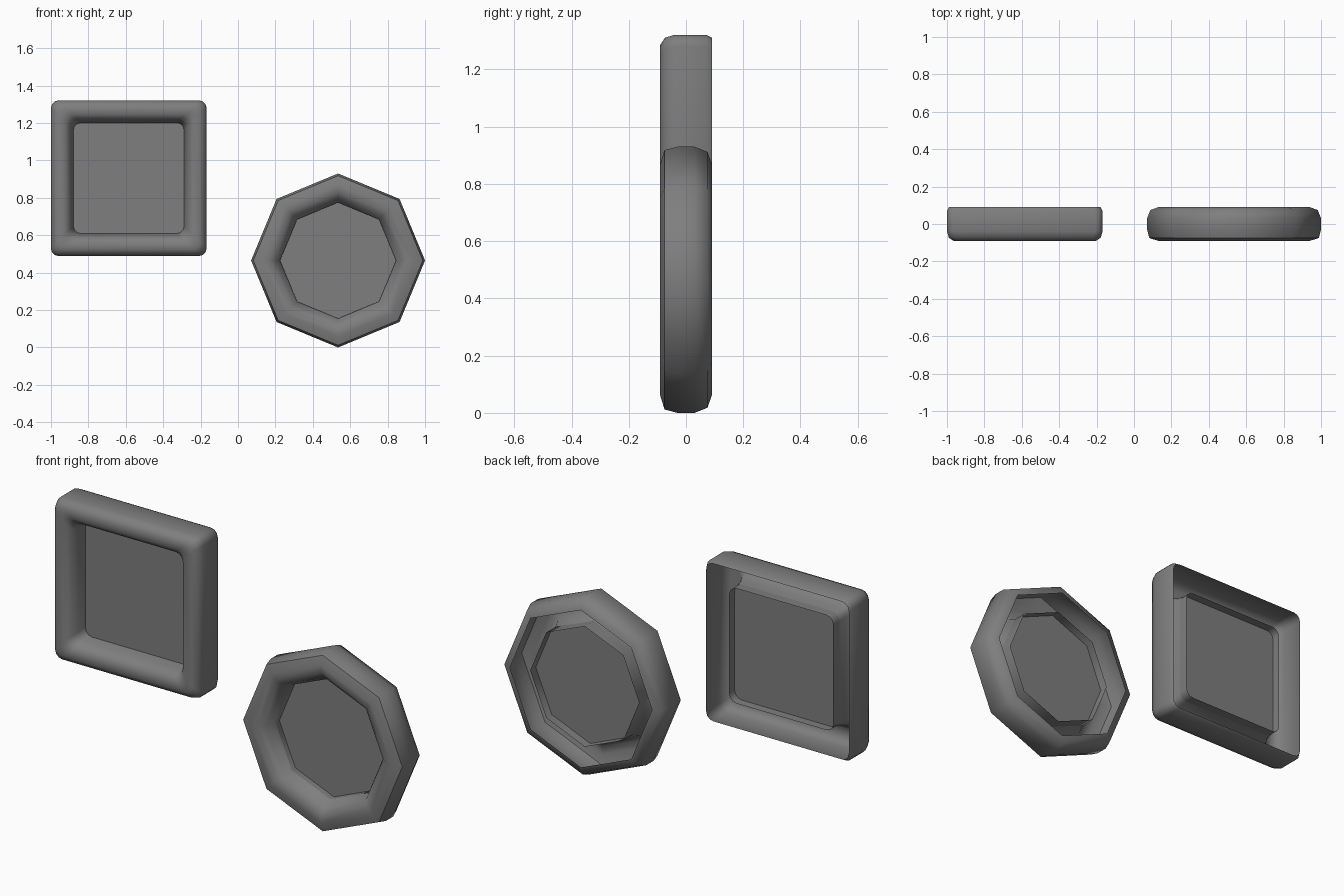
import bpy, bmesh, math

if "Cube" in bpy.data.objects:
    bpy.data.objects.remove(bpy.data.objects["Cube"])

# dark grey shared by all parts
dark_grey = bpy.data.materials.new("dark_grey")
dark_grey.diffuse_color = (0.21, 0.21, 0.21, 1)
dark_grey.use_nodes = True
dark_grey.node_tree.nodes["Principled BSDF"].inputs["Base Color"].default_value = dark_grey.diffuse_color


def square_ring(offset, half=0.416, radius=0.04, steps=3):
    """Rounded square, counter-clockwise seen from the front."""
    c = half - offset - radius
    pts = []
    for q in range(4):
        mid = math.radians(45 + 90 * q)
        cx, cz = math.copysign(c, math.cos(mid)), math.copysign(c, math.sin(mid))
        for s in range(steps + 1):
            a = math.radians(90 * (q + s / steps))
            pts.append((cx + radius * math.cos(a), cz + radius * math.sin(a)))
    return pts


def octagon_ring(offset, radius=0.465):
    r = radius - offset
    return [(r * math.cos(i * math.pi / 4), r * math.sin(i * math.pi / 4)) for i in range(8)]


def build_part(name, ring, profile, location, cap_y=None):
    """Loops of the outline joined along a profile, with an optional flat panel."""
    bm = bmesh.new()
    loops = [[bm.verts.new((x, y, z)) for x, z in ring(off)] for off, y in profile]
    n = len(loops[0])
    for a, b in zip(loops, loops[1:]):
        for i in range(n):
            j = (i + 1) % n
            bm.faces.new((a[i], a[j], b[j], b[i]))
    if cap_y is not None:
        bm.faces.new([bm.verts.new((x, cap_y, z)) for x, z in ring(profile[-1][0])])
    mesh = bpy.data.meshes.new(name)
    bm.to_mesh(mesh)
    bm.free()
    mesh.materials.append(dark_grey)
    obj = bpy.data.objects.new(name, mesh)
    bpy.context.collection.objects.link(obj)
    obj.location = location
    bpy.ops.object.select_all(action='DESELECT')
    obj.select_set(True)
    bpy.context.view_layer.objects.active = obj
    bpy.ops.object.shade_smooth_by_angle(angle=math.radians(50))


def build_frame(prefix, ring, moulding, panel_y, location):
    # hollow-backed moulding, then the inner lip holding the flat panel
    build_part(prefix + "_frame", ring, moulding, location)
    off, y = moulding[-1]
    build_part(prefix + "_panel", ring, [(off, y), (off, 0.06)], location, panel_y)


# profiles: (inward offset, y) from the back outer edge round the front to the lip
square_moulding = [(0.01, 0.09), (0, 0.07), (0, -0.04), (0.01, -0.073), (0.035, -0.09),
                   (0.075, -0.088), (0.1, -0.066), (0.113, -0.03), (0.12, 0.01)]
octagon_moulding = [(0.06, 0.09), (0.018, 0.075), (0, 0.03), (0, -0.03), (0.012, -0.075),
                    (0.06, -0.09), (0.1, -0.085), (0.132, -0.06), (0.155, -0.015)]

build_frame("square", square_ring, square_moulding, 0.015, (-0.584, 0, 0.905))
build_frame("octagon", octagon_ring, octagon_moulding, 0.015, (0.535, 0, 0.465))
